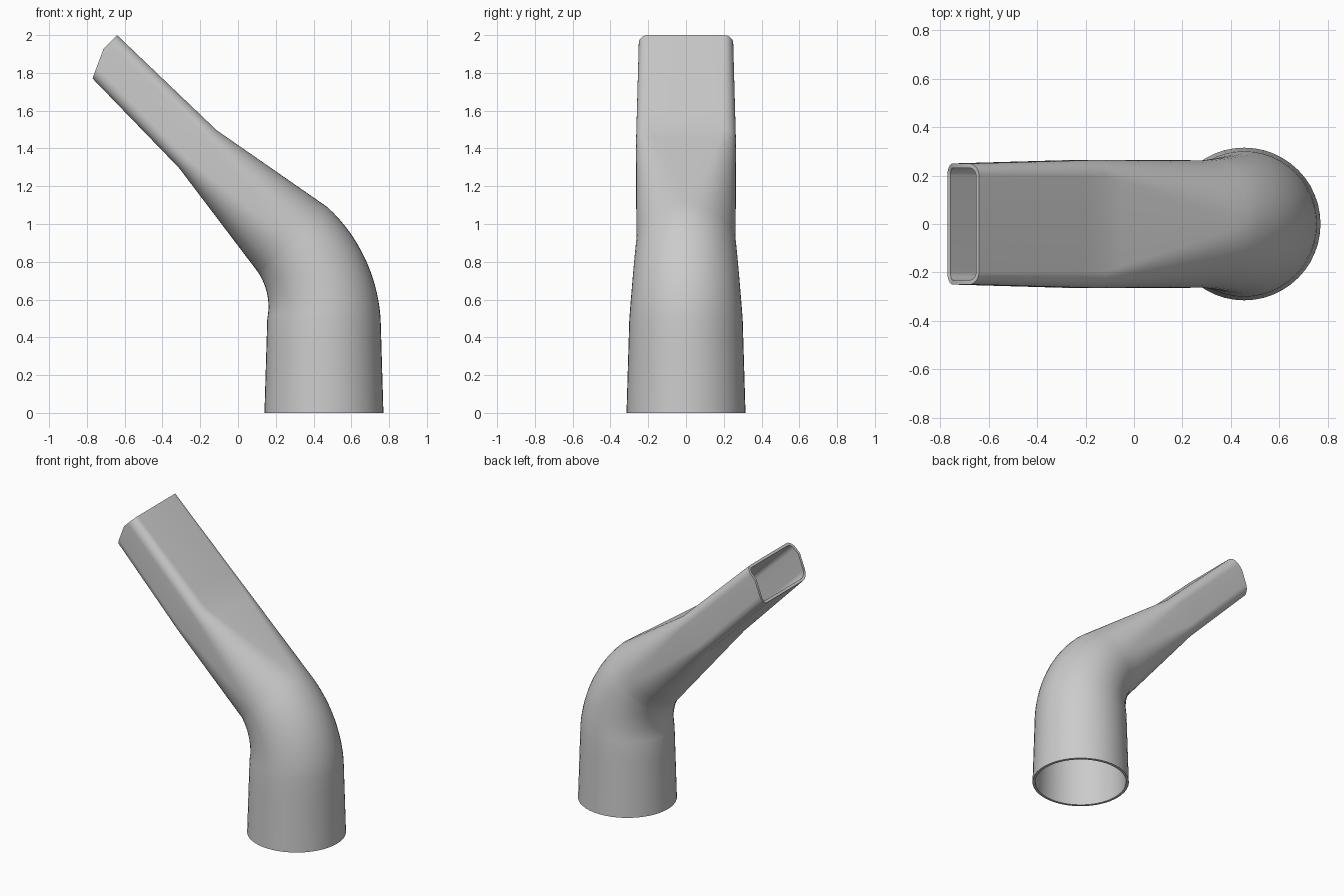
import bpy, bmesh
from math import sin, cos, pi, radians
from mathutils import Vector

if "Cube" in bpy.data.objects:
    bpy.data.objects.remove(bpy.data.objects["Cube"])

ARC = 12          # steps per rounded corner
WALL = 0.018


def lerp(s, t, f):
    return [a + (b - a) * f for a, b in zip(s, t)]


def ring(cx, cz, tilt, a, b, ra, rb, cut):
    """Rounded section: half sizes a (in plane) and b (along y), corner radii ra and rb."""
    u = Vector((cos(tilt), 0, sin(tilt)))
    axis = Vector((-sin(tilt), 0, cos(tilt)))
    outline = []
    for q in range(4):
        su, sv = ((1, 1), (-1, 1), (-1, -1), (1, -1))[q]
        for i in range(ARC + 1):
            t = (q + i / ARC) * pi / 2
            outline.append((su * (a - ra) + ra * cos(t), sv * (b - rb) + rb * sin(t)))
        if q in (0, 2):   # extra point on each side wall, where the mouth is cut back
            outline.append((0.4 * (a - ra), sv * b))
    kink = 0.4 * (a - ra)
    pts = []
    for p, y in outline:
        back = cut * max(0, kink - p) / (a + kink)
        pts.append(Vector((cx, 0, cz)) + u * p + Vector((0, y, 0)) - axis * back)
    return pts


# Sections along the tube: centre x, centre z, tilt, half sizes, corner radii, mouth cut
base = [0.455, 0, 0, 0.315, 0.315, 0.315, 0.315, 0]
collar = [0.455, 0.5, 0, 0.30, 0.30, 0.30, 0.30, 0]
sections = [lerp(base, collar, i / 4) for i in range(5)]

# Elbow swept about a pivot
BEND = 14
for i in range(1, BEND + 1):
    f = i / BEND
    t = radians(43) * f
    a, b = 0.30 - 0.048 * f, 0.30 - 0.037 * f
    elbow = [-0.155 + 0.61 * cos(t), 0.5 + 0.61 * sin(t), t, a, b, a, b, 0]
    sections.append(elbow)

# Round to flat transition, then the flat spout
throat = [-0.213, 1.397, radians(45), 0.141, 0.264, 0.065, 0.07, 0]
mouth = [-0.73, 1.91, radians(45), 0.127, 0.25, 0.06, 0.05, 0.07]


def loft(bm, rings):
    rows = [[bm.verts.new(p) for p in r] for r in rings]
    for lo, hi in zip(rows, rows[1:]):
        n = len(lo)
        for i in range(n):
            j = (i + 1) % n
            bm.faces.new((lo[i], lo[j], hi[j], hi[i]))


rings = [ring(*s) for s in sections]
for start, end, steps in ((elbow, throat, 10), (throat, mouth, 6)):
    r0, r1 = ring(*start), ring(*end)
    for k in range(1, steps + 1):
        rings.append([p.lerp(q, k / steps) for p, q in zip(r0, r1)])

bm = bmesh.new()
loft(bm, rings)
bmesh.ops.remove_doubles(bm, verts=bm.verts, dist=1e-5)
bmesh.ops.recalc_face_normals(bm, faces=bm.faces)
# Make sure the shell faces outward
bm.faces.ensure_lookup_table()
f = bm.faces[0]
if f.normal.dot(f.calc_center_median() - Vector((0.455, 0, 0))) < 0:
    bmesh.ops.reverse_faces(bm, faces=bm.faces)
mesh = bpy.data.meshes.new("nozzle_tube")
bm.to_mesh(mesh)
bm.free()

tube = bpy.data.objects.new("nozzle_tube", mesh)
bpy.context.collection.objects.link(tube)

# Plain grey plastic
grey = bpy.data.materials.new("light_grey")
grey.use_nodes = True
colour = (0.6, 0.6, 0.6, 1)
grey.diffuse_color = colour
grey.node_tree.nodes["Principled BSDF"].inputs["Base Color"].default_value = colour
mesh.materials.append(grey)

# Hollow wall with open ends
wall = tube.modifiers.new("wall", "SOLIDIFY")
wall.thickness = WALL
wall.offset = -1

bpy.context.view_layer.objects.active = tube
tube.select_set(True)
bpy.ops.object.modifier_apply(modifier="wall")
bpy.ops.object.shade_smooth_by_angle(angle=radians(30))
